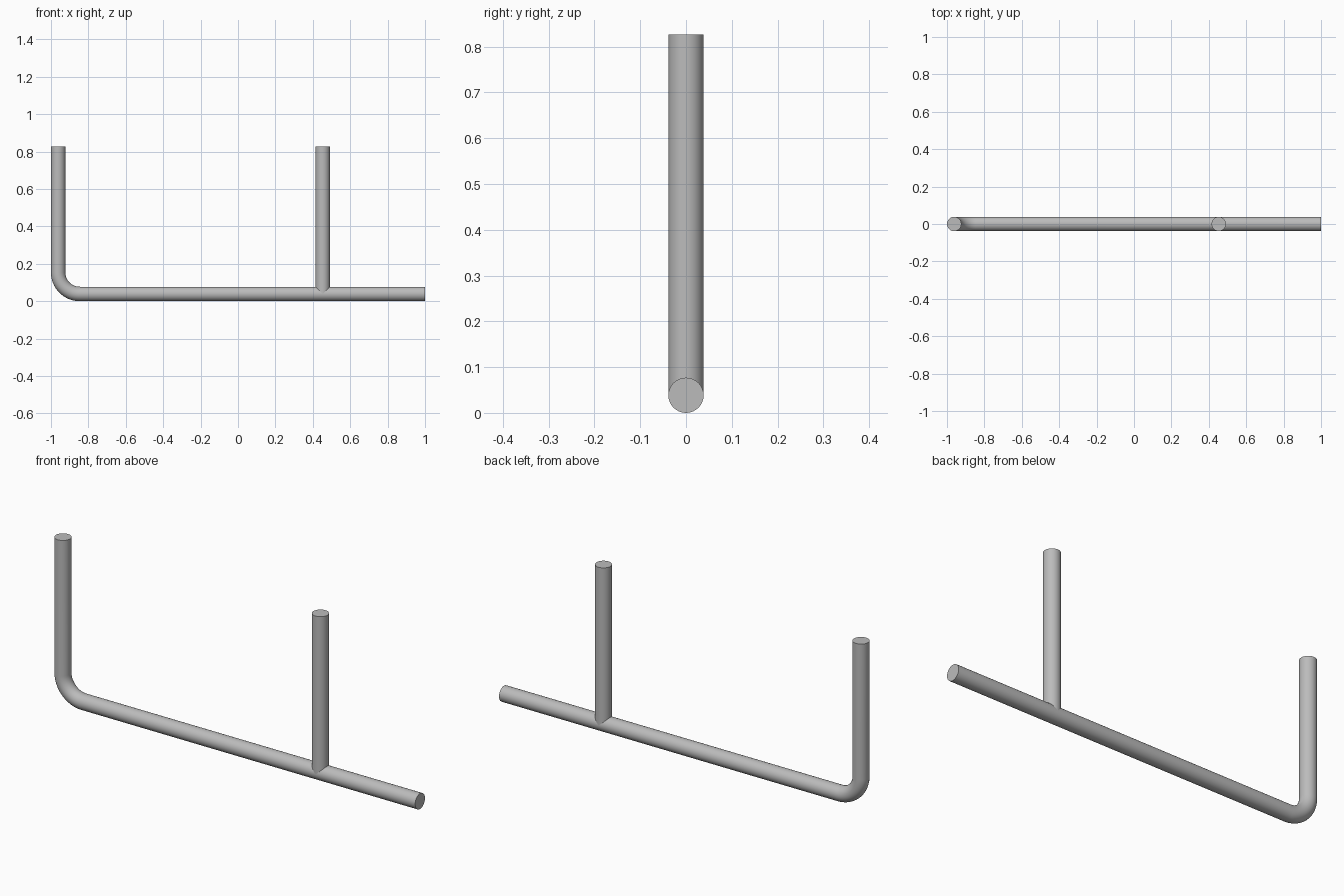
import bpy
from math import sin, cos, pi, radians

cube = bpy.data.objects.get("Cube")
if cube:
    bpy.data.objects.remove(cube, do_unlink=True)

RADIUS = 0.0385      # tube radius
BEND = 0.115         # centreline radius of the elbow
TOP = 0.826          # height of both uprights
POST_X = 0.453

steel = bpy.data.materials.new("grey_steel")
steel.use_nodes = True
colour = (0.5, 0.5, 0.5, 1)
steel.diffuse_color = colour
steel.node_tree.nodes["Principled BSDF"].inputs["Base Color"].default_value = colour


def tube(name, path):
    """Solid round bar swept along (x, z) points, with flat capped ends."""
    curve = bpy.data.curves.new(name, "CURVE")
    curve.dimensions = "3D"
    curve.bevel_depth = RADIUS
    curve.bevel_resolution = 14
    curve.use_fill_caps = True
    spline = curve.splines.new("POLY")
    spline.points.add(len(path) - 1)
    for point, (x, z) in zip(spline.points, path):
        point.co = (x, 0, z, 1)
    obj = bpy.data.objects.new(name, curve)
    bpy.context.collection.objects.link(obj)
    bpy.ops.object.select_all(action="DESELECT")
    obj.select_set(True)
    bpy.context.view_layer.objects.active = obj
    bpy.ops.object.convert(target="MESH")
    obj = bpy.context.object
    # Weld the caps to the wall so the rim is a true sharp edge
    bpy.ops.object.mode_set(mode="EDIT")
    bpy.ops.mesh.select_all(action="SELECT")
    bpy.ops.mesh.remove_doubles(threshold=0.0001)
    bpy.ops.mesh.normals_make_consistent(inside=False)
    bpy.ops.object.mode_set(mode="OBJECT")
    bpy.ops.object.shade_smooth_by_angle(angle=radians(40))
    obj.data.materials.clear()
    obj.data.materials.append(steel)
    return obj


# Bent bar: upright, rounded elbow, long horizontal run
left = -1 + RADIUS
centre_x, centre_z = left + BEND, RADIUS + BEND
STEPS = 20
elbow = [(centre_x - BEND * cos(a), centre_z - BEND * sin(a))
         for a in (pi / 2 * i / STEPS for i in range(STEPS + 1))]
tube("bent_bar", [(left, TOP)] + elbow + [(1, RADIUS)])

# Straight upright meeting the run at its axis
tube("upright_post", [(POST_X, TOP), (POST_X, RADIUS)])
